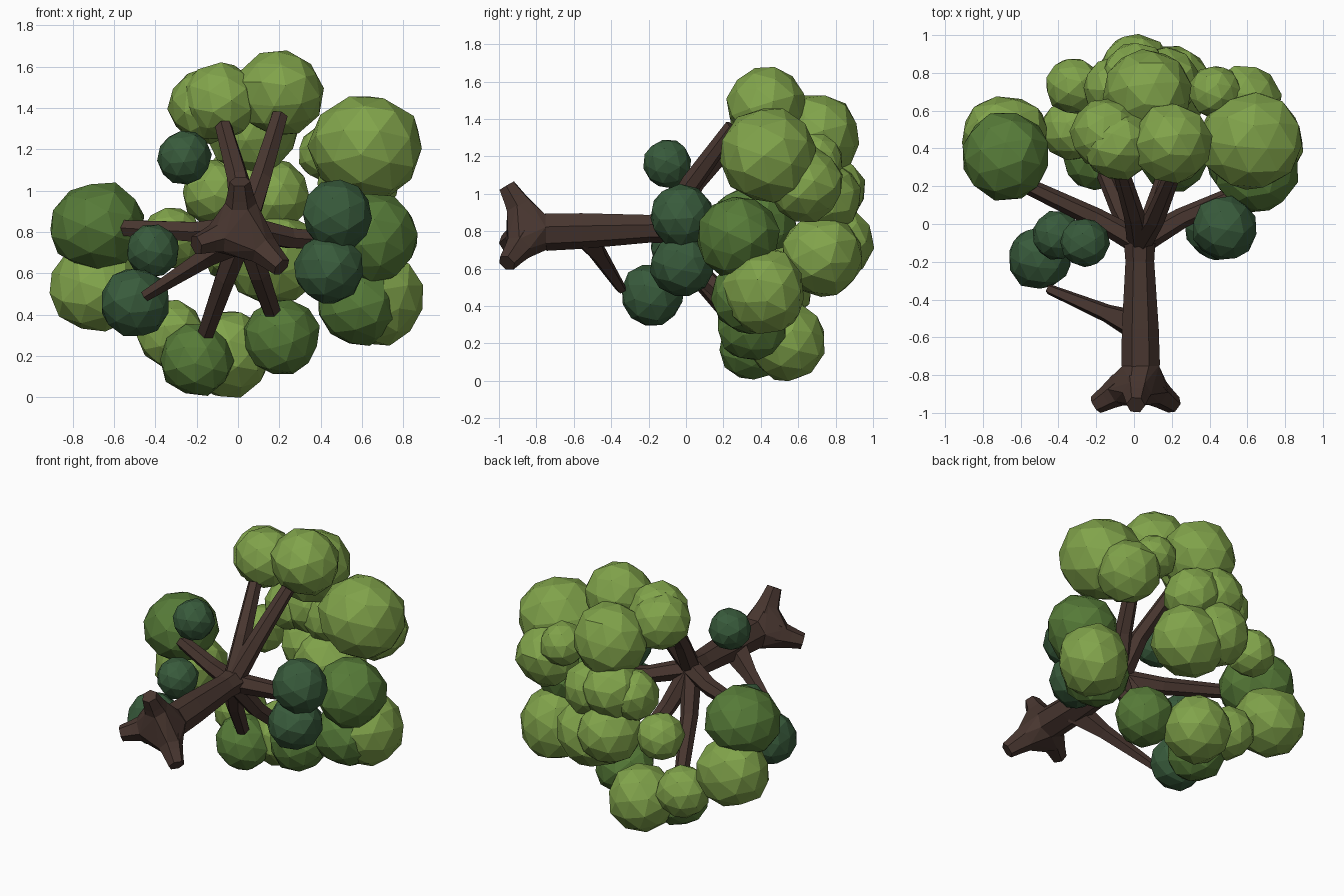
import bpy, bmesh, math, random
from mathutils import Vector

random.seed(4)
if "Cube" in bpy.data.objects:
    bpy.data.objects.remove(bpy.data.objects["Cube"])


def material(name, rgb):
    m = bpy.data.materials.new(name)
    m.use_nodes = True
    m.diffuse_color = (*rgb, 1)
    m.node_tree.nodes["Principled BSDF"].inputs["Base Color"].default_value = (*rgb, 1)
    return m


BARK = material("bark brown", (0.065, 0.037, 0.029))
LIGHT = material("light leaf green", (0.22, 0.37, 0.07))
MID = material("mid leaf green", (0.095, 0.2, 0.04))
DARK = material("dark leaf green", (0.04, 0.105, 0.045))


def finish(bm, name, mat):
    bmesh.ops.recalc_face_normals(bm, faces=bm.faces)
    mesh = bpy.data.meshes.new(name)
    bm.to_mesh(mesh)
    bm.free()
    mesh.materials.append(mat)
    obj = bpy.data.objects.new(name, mesh)
    bpy.context.collection.objects.link(obj)


def ring(centre, direction, radius, sides):
    """Points of a regular polygon facing the given direction."""
    turn = direction.to_track_quat("Z", "X")
    angles = [math.tau * (i + 0.5) / sides for i in range(sides)]
    return [centre + turn @ Vector((radius * math.cos(a), radius * math.sin(a), 0))
            for a in angles]


def limb(name, points, radii, sides=6):
    """Faceted tube along the points, with one radius for each point."""
    bm = bmesh.new()
    pts = [Vector(p) for p in points]
    last = len(pts) - 1
    loops = []
    for i, (point, radius) in enumerate(zip(pts, radii)):
        direction = pts[min(i + 1, last)] - pts[max(i - 1, 0)]
        loops.append([bm.verts.new(v) for v in ring(point, direction, radius, sides)])
    for a, b in zip(loops, loops[1:]):
        for i in range(sides):
            j = (i + 1) % sides
            bm.faces.new((a[i], a[j], b[j], b[i]))
    bm.faces.new(loops[0])
    bm.faces.new(loops[-1])
    finish(bm, name, BARK)


def leaf_clump(name, mat, x, y, z, radius, wide=1, tall=1):
    """Low-poly rounded clump, turned and slightly roughened."""
    bm = bmesh.new()
    bmesh.ops.create_icosphere(bm, subdivisions=2, radius=radius)
    turn = Vector([random.uniform(-1, 1) for axis in "xyz"]).to_track_quat("Z", "Y")
    for v in bm.verts:
        p = turn @ v.co * random.uniform(0.97, 1.05)
        v.co = Vector((x + p.x * wide, y + p.y, z + p.z * tall))
    finish(bm, name, mat)


# Trunk lying along y
hub = Vector((0.03, -0.1, 0.82))
foot = Vector((0.035, -0.75, 0.8))
limb("trunk", [foot, foot.lerp(hub, 0.3), foot.lerp(hub, 0.6), foot.lerp(hub, 0.85),
               hub, foot.lerp(hub, 1.1)], [0.105, 0.1, 0.088, 0.078, 0.085, 0.055], 7)

# Flared base with three root tips splayed outward
heart = Vector((0.02, -0.82, 0.81))
roots = {"upper_root": Vector((0.01, -0.95, 1.03)),
         "left_root": Vector((0.2, -0.95, 0.64)),
         "right_root": Vector((-0.19, -0.95, 0.74))}
flare = bmesh.new()
outline = ring(foot, hub - foot, 0.1, 7)
for name, tip in roots.items():
    outline += ring(heart.lerp(tip, 0.6), tip - heart, 0.075, 6)
    limb(name, [heart.lerp(tip, 0.4), heart.lerp(tip, 0.75), heart.lerp(tip, 1.06)],
         [0.09, 0.066, 0.05], 6)
for point in outline:
    flare.verts.new(point)
bmesh.ops.convex_hull(flare, input=flare.verts)
bmesh.ops.delete(flare, geom=[v for v in flare.verts if not v.link_faces], context="VERTS")
finish(flare, "root_flare", BARK)

# Branches fanning out from the hub, each with a middle point and a tip
branches = {
    "upper_left_branch": [(0.11, 0.03, 1.06), (0.2, 0.25, 1.36)],
    "upper_right_branch": [(0, 0.05, 1.06), (-0.07, 0.28, 1.31)],
    "side_right_branch": [(-0.2, 0.03, 0.8), (-0.56, 0.2, 0.82)],
    "side_left_branch": [(0.25, 0.03, 0.77), (0.56, 0.17, 0.75)],
    "lower_right_branch": [(-0.06, 0.05, 0.58), (-0.17, 0.3, 0.27)],
    "lower_left_branch": [(0.1, 0.05, 0.6), (0.18, 0.3, 0.37)],
}
for name, points in branches.items():
    limb(name, [hub, *points], [0.066, 0.055, 0.043])
limb("low_limb", [(0.02, -0.54, 0.79), (-0.15, -0.47, 0.68), (-0.45, -0.345, 0.49)],
     [0.09, 0.05, 0.028], 5)

# Small dark clumps nearest the trunk
leaf_clump("dark_clump_upper_right", DARK, -0.26, -0.1, 1.16, 0.13)
leaf_clump("dark_clump_right", DARK, -0.41, -0.06, 0.71, 0.13)
leaf_clump("dark_clump_low_right", DARK, -0.5, -0.18, 0.46, 0.17)
leaf_clump("dark_clump_left", DARK, 0.48, -0.02, 0.88, 0.17)
leaf_clump("dark_clump_low_left", DARK, 0.44, -0.02, 0.62, 0.17)

# Mid green clumps at the branch tips
leaf_clump("mid_clump_right", MID, -0.68, 0.36, 0.83, 0.235, tall=0.92)
leaf_clump("mid_clump_bottom_right", MID, -0.2, 0.35, 0.18, 0.175)
leaf_clump("mid_clump_bottom_left", MID, 0.21, 0.35, 0.29, 0.185)
leaf_clump("mid_clump_low_left", MID, 0.58, 0.33, 0.45, 0.2)
leaf_clump("mid_clump_left", MID, 0.65, 0.28, 0.77, 0.22)

# Light clumps of the upper crown
leaf_clump("light_clump_upper_left", LIGHT, 0.62, 0.44, 1.21, 0.26, wide=1.06)
leaf_clump("light_clump_top_left", LIGHT, 0.2, 0.43, 1.47, 0.21)
leaf_clump("light_clump_top_right", LIGHT, -0.09, 0.42, 1.43, 0.19)
leaf_clump("light_clump_top_side", LIGHT, -0.15, 0.48, 1.41, 0.185)
leaf_clump("light_clump_top_back", LIGHT, 0.07, 0.7, 1.31, 0.23)

# Light clumps of the back crown
leaf_clump("light_clump_back_upper", LIGHT, 0.43, 0.7, 1.18, 0.14)
leaf_clump("light_clump_back_left", LIGHT, 0.58, 0.64, 1.05, 0.2)
leaf_clump("light_clump_back_middle", LIGHT, 0.01, 0.77, 1.02, 0.19)
leaf_clump("light_clump_back_inner", LIGHT, -0.11, 0.72, 0.99, 0.16)
leaf_clump("light_clump_back_filler", LIGHT, 0.17, 0.76, 0.98, 0.18)
leaf_clump("light_clump_back_centre", LIGHT, 0.01, 0.8, 0.74, 0.2)
leaf_clump("light_clump_back_low", LIGHT, 0.18, 0.73, 0.67, 0.22, wide=1.1)
leaf_clump("light_clump_back_right", LIGHT, -0.32, 0.73, 0.77, 0.15)

# Light clumps along the lower edge
leaf_clump("light_clump_low_right", LIGHT, -0.68, 0.47, 0.53, 0.215, wide=1.08)
leaf_clump("light_clump_bottom", LIGHT, -0.05, 0.54, 0.21, 0.21)
leaf_clump("light_clump_bottom_right", LIGHT, -0.33, 0.5, 0.31, 0.165)
leaf_clump("light_clump_low_left", LIGHT, 0.68, 0.42, 0.48, 0.22, tall=1.06)
